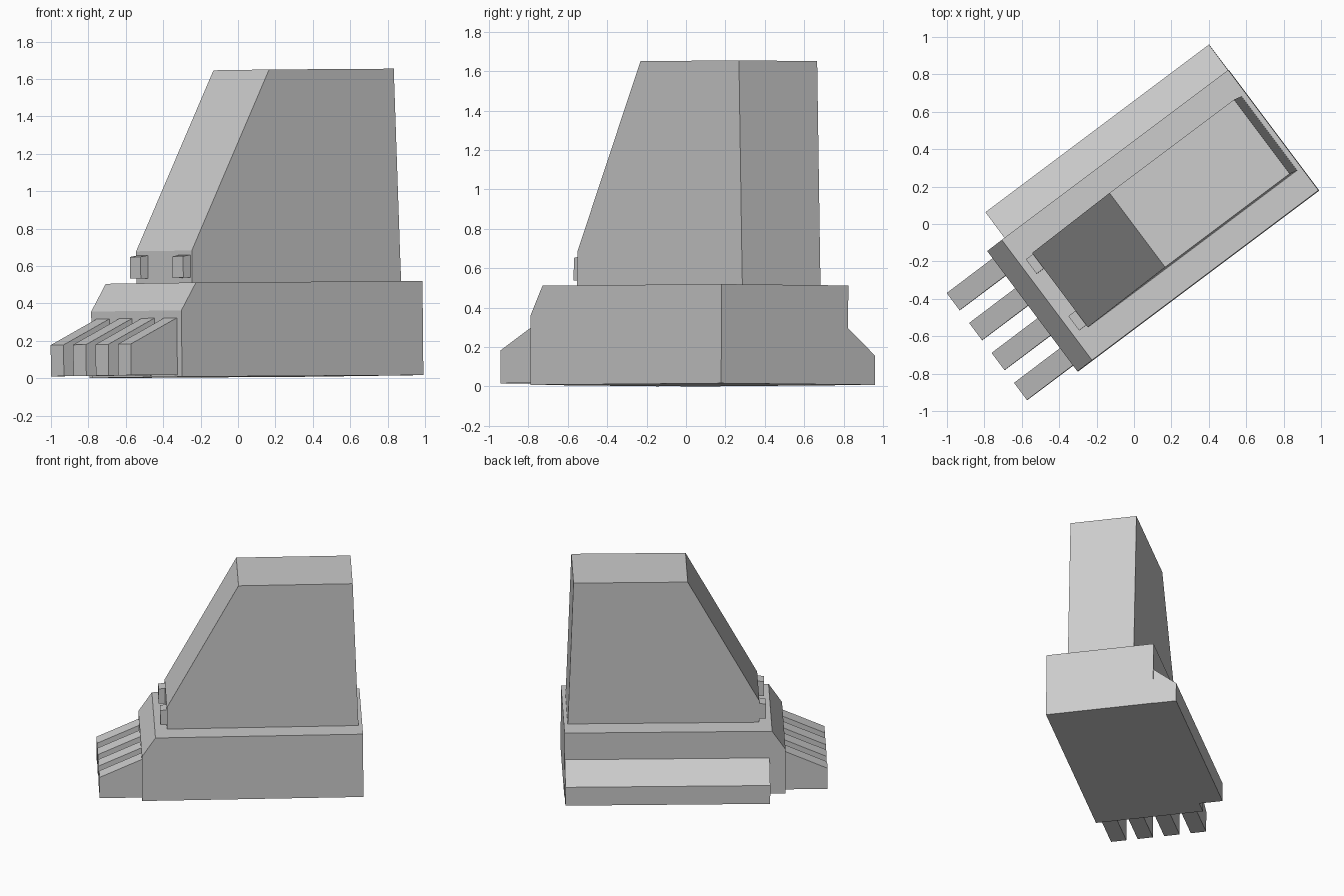
import bpy, bmesh
from math import radians
from mathutils import Matrix

if "Cube" in bpy.data.objects:
    bpy.data.objects.remove(bpy.data.objects["Cube"])

# The whole model is turned in plan and leans very slightly
PLACE = (Matrix.Translation((0, 0, 0.008)) @ Matrix.Rotation(radians(36.87), 4, 'Z')
         @ Matrix.Rotation(radians(-0.3), 4, 'Y') @ Matrix.Rotation(radians(-0.5), 4, 'X'))


def prism(name, profile, lo, hi, along='v'):
    """Extrude a (horizontal, z) profile along v (width) or u (length)."""
    def point(a, z, t):
        return (a, t, z) if along == 'v' else (t, a, z)
    bm = bmesh.new()
    face = bm.faces.new([bm.verts.new(point(a, z, lo)) for a, z in profile])
    ext = bmesh.ops.extrude_face_region(bm, geom=[face])
    verts = [g for g in ext['geom'] if isinstance(g, bmesh.types.BMVert)]
    step = (0, hi - lo, 0) if along == 'v' else (hi - lo, 0, 0)
    bmesh.ops.translate(bm, verts=verts, vec=step)
    bmesh.ops.recalc_face_normals(bm, faces=bm.faces)
    mesh = bpy.data.meshes.new(name)
    bm.to_mesh(mesh)
    bm.free()
    ob = bpy.data.objects.new(name, mesh)
    ob.matrix_world = PLACE
    bpy.context.collection.objects.link(ob)
    return ob


# Wide base block with chamfered front
prism("base", [(-0.713, 0), (0.9, 0), (0.9, 0.503), (-0.614, 0.503), (-0.713, 0.355)],
      -0.452, 0.352)

# Tall upright with sloped front
prism("tower", [(-0.525, 0.503), (0.872, 0.503), (0.866, 0.67), (0.836, 1.64),
                (0.003, 1.64), (-0.525, 0.675)], -0.299, 0.197)

# Sloped block along one side
prism("side_block", [(0.352, 0), (0.526, 0), (0.526, 0.148), (0.352, 0.288)],
      -0.597, 0.897, 'u')

# Four wedge-shaped front fingers
for i in range(4):
    v = -0.411 + 0.2 * i
    prism(f"front_finger_{i + 1}",
          [(-1.022, 0.01), (-0.713, 0.01), (-0.713, 0.315), (-1.022, 0.177)], v, v + 0.115)

# Two small studs on the front of the tower
for i, v in enumerate((-0.285, 0.094)):
    prism(f"stud_{i + 1}", [(-0.573, 0.53), (-0.525, 0.53), (-0.525, 0.652), (-0.573, 0.645)],
          v, v + 0.096)
